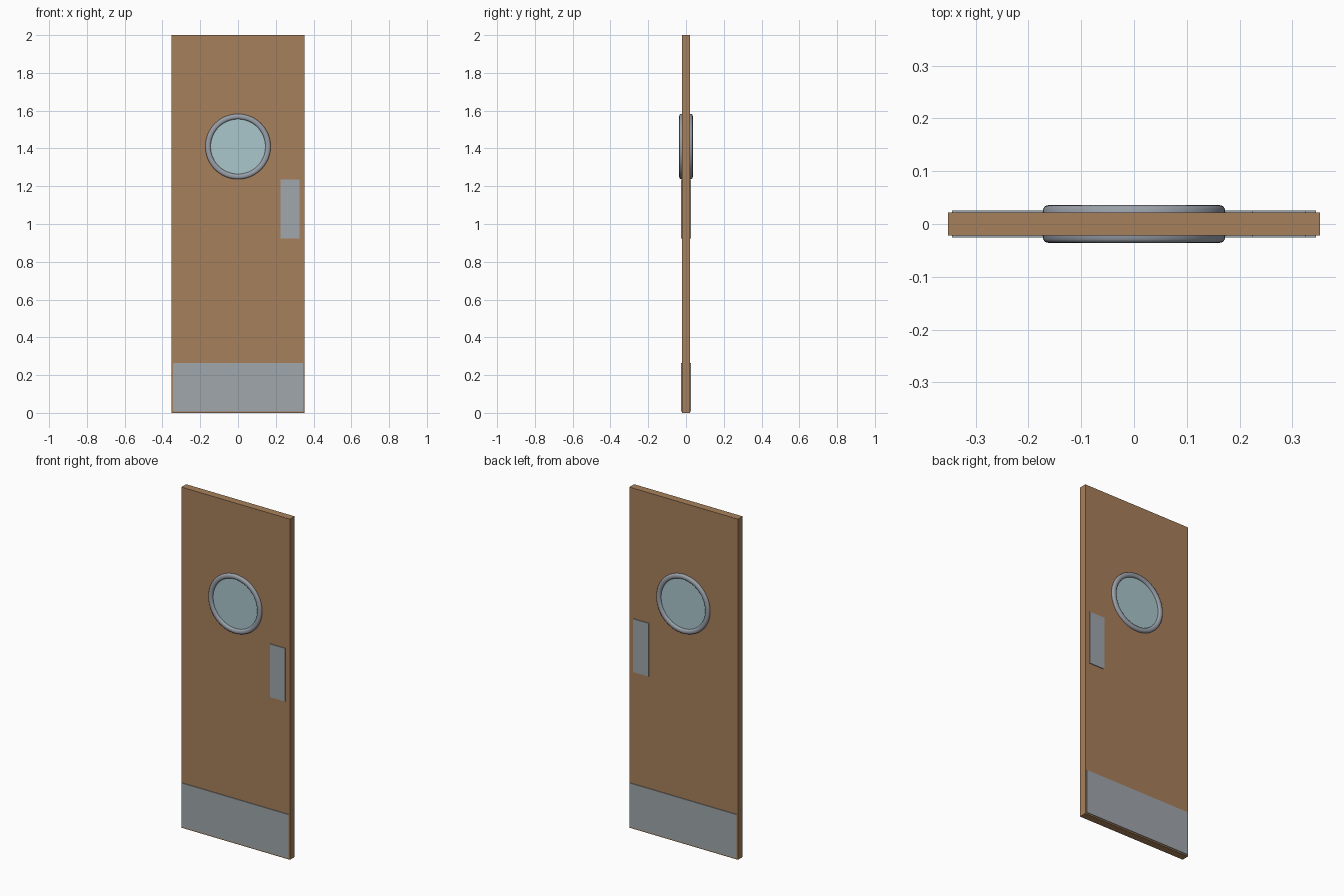
import bpy
import bmesh
from math import pi, cos, sin
from mathutils import Matrix

cube = bpy.data.objects.get("Cube")
if cube:
    bpy.data.objects.remove(cube, do_unlink=True)


def material(name, rgb):
    m = bpy.data.materials.new(name)
    m.use_nodes = True
    m.diffuse_color = (*rgb, 1)
    m.node_tree.nodes["Principled BSDF"].inputs["Base Color"].default_value = (*rgb, 1)
    return m


wood = material("wood", (0.39, 0.216, 0.105))
metal = material("brushed metal", (0.35, 0.385, 0.415))
ring_metal = material("ring metal", (0.32, 0.35, 0.40))
glass = material("pale glass", (0.40, 0.57, 0.60))

HALF = 0.022            # half the door thickness
WINDOW_Z = 1.41
RING_OUT, RING_IN, RING_H = 0.173, 0.145, 0.014


def finish(name, bm, mat, smooth=False):
    bmesh.ops.recalc_face_normals(bm, faces=bm.faces)
    mesh = bpy.data.meshes.new(name)
    bm.to_mesh(mesh)
    bm.free()
    mesh.materials.append(mat)
    obj = bpy.data.objects.new(name, mesh)
    bpy.context.collection.objects.link(obj)
    if smooth:
        bpy.ops.object.select_all(action="DESELECT")
        obj.select_set(True)
        bpy.context.view_layer.objects.active = obj
        bpy.ops.object.shade_smooth_by_angle(angle=pi / 5)
    return obj


def box(name, x, y, z, mat):
    """Box from (low, high) ranges on each axis."""
    bm = bmesh.new()
    bmesh.ops.create_cube(bm, size=1)
    for v in bm.verts:
        v.co = [sum(r) / 2 + c * (r[1] - r[0]) for c, r in zip(v.co, (x, y, z))]
    return finish(name, bm, mat)


def disc(name, radius, depth, mat):
    """Round slab through the door at the window."""
    bm = bmesh.new()
    bmesh.ops.create_cone(bm, cap_ends=True, segments=48, radius1=radius,
                          radius2=radius, depth=depth)
    bmesh.ops.transform(bm, verts=bm.verts, matrix=Matrix.Translation((0, 0, WINDOW_Z))
                        @ Matrix.Rotation(pi / 2, 4, "X"))
    return finish(name, bm, mat)


def ring(name, side):
    """Rounded window trim, lathed around the y axis."""
    mid, half = (RING_OUT + RING_IN) / 2, (RING_OUT - RING_IN) / 2
    profile = []
    for i in range(9):
        a = pi * i / 8
        c = cos(a)
        profile.append((mid + half * (abs(c) ** 0.75) * (1 if c > 0 else -1),
                        HALF + RING_H * abs(sin(a)) ** 0.75))
    bm = bmesh.new()
    verts = [bm.verts.new((r, side * y, 0)) for r, y in profile]
    edges = [bm.edges.new(pair) for pair in zip(verts, verts[1:])]
    bmesh.ops.spin(bm, geom=verts + edges, cent=(0, 0, 0), axis=(0, 1, 0),
                   angle=2 * pi, steps=48, use_merge=True)
    bmesh.ops.remove_doubles(bm, verts=bm.verts, dist=1e-5)
    bmesh.ops.translate(bm, verts=bm.verts, vec=(0, 0, WINDOW_Z))
    obj = finish(name, bm, ring_metal, smooth=True)
    return obj


# Door slab and window pane
box("door_panel", (-0.353, 0.353), (-HALF, HALF), (0, 2), wood)
disc("window_glass", RING_IN + 0.003, 2 * HALF + 0.003, glass)

# Trim, push plate and kick plate on both faces
for label, side in (("front", -1), ("back", 1)):
    depth = sorted((side * HALF, side * (HALF + 0.004)))
    ring(label + "_window_ring", side)
    box(label + "_push_plate", (0.225, 0.325), depth, (0.923, 1.235), metal)
    box(label + "_kick_plate", (-0.345, 0.345), depth, (0.008, 0.265), metal)
